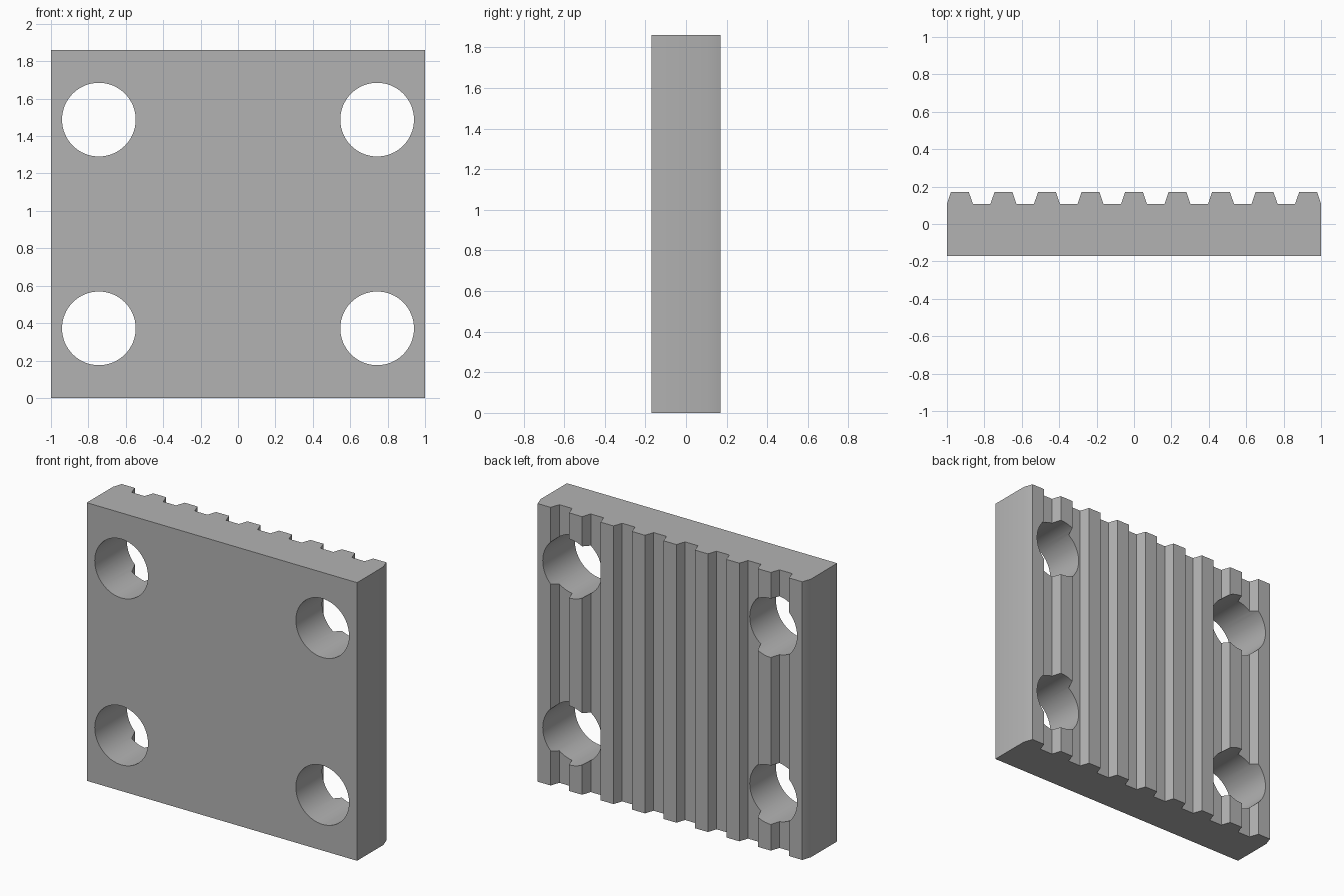
import bpy, bmesh, math

cube = bpy.data.objects.get("Cube")
if cube:
    bpy.data.objects.remove(cube, do_unlink=True)

HEIGHT, FRONT, VALLEY, CREST = 1.86, -0.17, 0.108, 0.17
PITCH, BASE_HALF, TOP_HALF = 0.2327, 0.069, 0.048
HOLE_X, HOLE_Z, HOLE_R = 0.744, 0.558, 0.197

grey = bpy.data.materials.new("plain grey")
grey.use_nodes = True
grey.diffuse_color = (0.45, 0.45, 0.45, 1)
grey.node_tree.nodes["Principled BSDF"].inputs["Base Color"].default_value = grey.diffuse_color


def make_object(name, bm):
    bmesh.ops.recalc_face_normals(bm, faces=bm.faces)
    mesh = bpy.data.meshes.new(name)
    bm.to_mesh(mesh)
    bm.free()
    mesh.materials.append(grey)
    obj = bpy.data.objects.new(name, mesh)
    bpy.context.collection.objects.link(obj)
    return obj


def extrude(name, profile, direction):
    bm = bmesh.new()
    face = bm.faces.new([bm.verts.new(p) for p in profile])
    result = bmesh.ops.extrude_face_region(bm, geom=[face], use_keep_orig=True)
    top = [v for v in result["geom"] if isinstance(v, bmesh.types.BMVert)]
    bmesh.ops.translate(bm, verts=top, vec=direction)
    return make_object(name, bm)


# Plate with nine vertical tapered ridges along its back
profile = [(-1, FRONT, 0), (1, FRONT, 0)]
for i in range(4, -5, -1):
    c = i * PITCH
    for dx, y in ((BASE_HALF, VALLEY), (TOP_HALF, CREST),
                  (-TOP_HALF, CREST), (-BASE_HALF, VALLEY)):
        profile.append((max(-1, min(1, c + dx)), y, 0))
plate = extrude("toothed_plate", profile, (0, 0, HEIGHT))

# Four through holes near the corners
for sx in (-1, 1):
    for sz in (-1, 1):
        ring = []
        for k in range(64):
            a = math.tau * k / 64
            ring.append((sx * HOLE_X + HOLE_R * math.cos(a), -0.5,
                         HEIGHT / 2 + sz * HOLE_Z + HOLE_R * math.sin(a)))
        cutter = extrude("hole_cutter", ring, (0, 1, 0))
        cutter.hide_render = True
        cutter.hide_viewport = True
        cut = plate.modifiers.new("hole", 'BOOLEAN')
        cut.operation = 'DIFFERENCE'
        cut.solver = 'EXACT'
        cut.object = cutter

# Bake the holes and discard the cutters
bpy.context.view_layer.update()
depsgraph = bpy.context.evaluated_depsgraph_get()
finished = bpy.data.meshes.new_from_object(plate.evaluated_get(depsgraph))
plate.modifiers.clear()
plate.data = finished
for obj in [o for o in bpy.data.objects if o.name.startswith("hole_cutter")]:
    bpy.data.objects.remove(obj, do_unlink=True)

# Smooth hole walls, crisp edges elsewhere
bpy.ops.object.select_all(action='DESELECT')
plate.select_set(True)
bpy.context.view_layer.objects.active = plate
bpy.ops.object.shade_smooth_by_angle(angle=math.radians(25))
